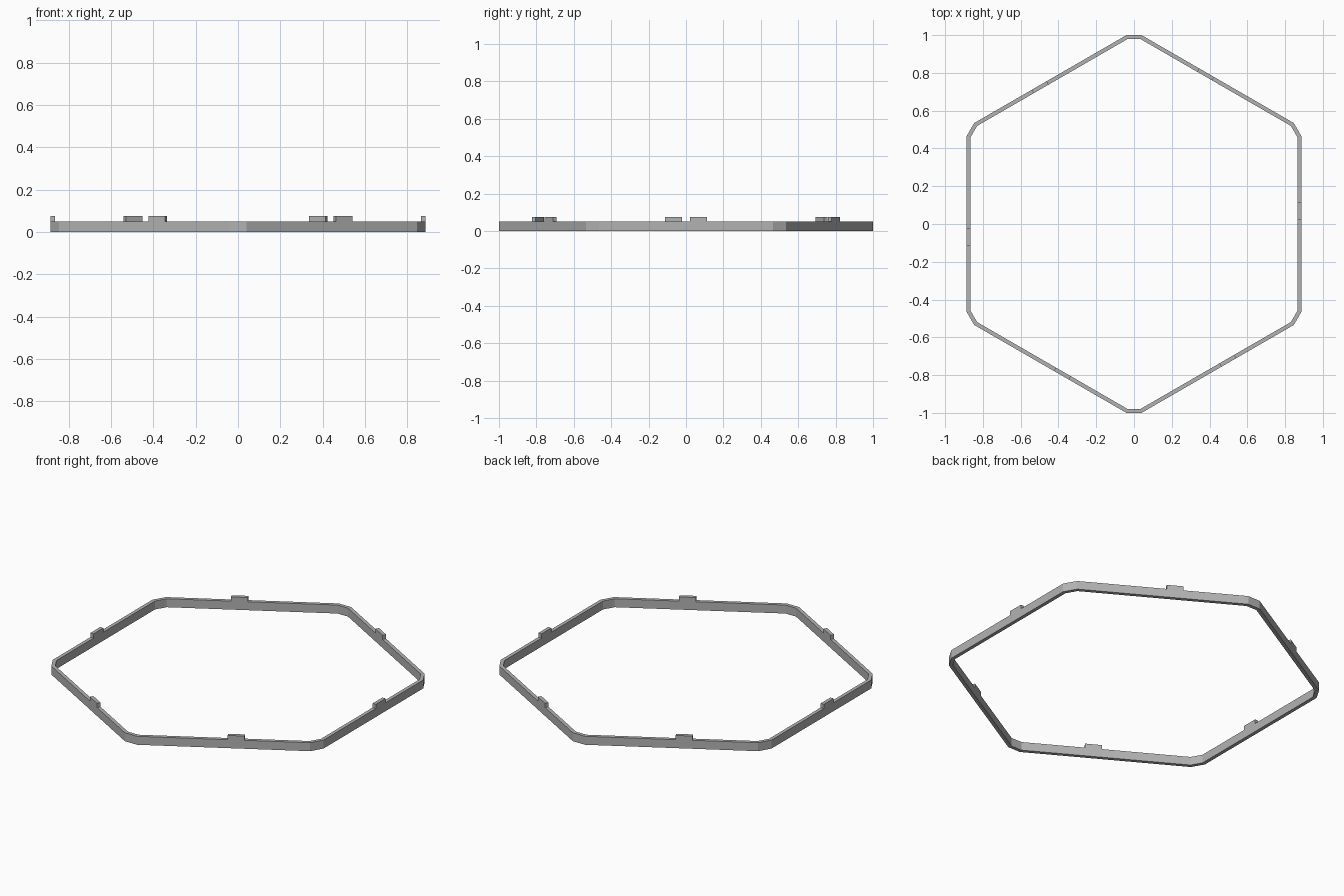
import bpy
import bmesh
from math import pi, tan, radians
from mathutils import Matrix, Vector

cube = bpy.data.objects.get("Cube")
if cube:
    bpy.data.objects.remove(cube, do_unlink=True)

APOTHEM = 0.886      # centre to the outer face of a wall
CORNER = 1.0         # centre to the outer face of a corner bevel
WALL = 0.021         # wall thickness
HEIGHT = 0.05        # frame height
TAB_TOP = 0.075      # top of the locating tabs
TAB_START, TAB_END = 0.022, 0.113

grey = bpy.data.materials.new("plain grey")
grey.use_nodes = True
grey.diffuse_color = (0.45, 0.45, 0.45, 1)
grey.node_tree.nodes["Principled BSDF"].inputs["Base Color"].default_value = (0.45, 0.45, 0.45, 1)


def finish(name, bm):
    bmesh.ops.recalc_face_normals(bm, faces=bm.faces)
    mesh = bpy.data.meshes.new(name)
    bm.to_mesh(mesh)
    bm.free()
    mesh.materials.append(grey)
    obj = bpy.data.objects.new(name, mesh)
    bpy.context.collection.objects.link(obj)
    return obj


def turn(step):
    return Matrix.Rotation(step * pi / 3, 4, "Z")


def outline(inset):
    """Bevelled hexagon, moved inward by inset."""
    a, c = APOTHEM - inset, CORNER - inset
    # distance along the wall where it meets the corner bevel
    half = (c - a * 0.8660254) / 0.5
    points = []
    for step in range(6):
        points += [turn(step) @ Vector((a, side * half, 0)) for side in (-1, 1)]
    return points


# Hexagonal frame: four matching loops bridged into a closed ring
bm = bmesh.new()
lift = Vector((0, 0, HEIGHT))
outer, inner = outline(0), outline(WALL)
loops = [[bm.verts.new(p) for p in pts] for pts in
         (outer, [p + lift for p in outer], [p + lift for p in inner], inner)]
count = len(outer)
for k, loop in enumerate(loops):
    following = loops[(k + 1) % 4]
    for i in range(count):
        j = (i + 1) % count
        bm.faces.new((loop[i], loop[j], following[j], following[i]))
finish("hexagonal_frame", bm)

# One offset locating tab on each wall, flush with both wall faces
for step in range(6):
    bm = bmesh.new()
    bmesh.ops.create_cube(bm, size=1)
    size = Matrix.Diagonal((WALL, TAB_END - TAB_START, TAB_TOP - HEIGHT, 1))
    place = Matrix.Translation((APOTHEM - WALL / 2, (TAB_START + TAB_END) / 2,
                                (HEIGHT + TAB_TOP) / 2))
    bm.transform(turn(step) @ place @ size)
    finish(f"locating_tab_{step + 1}", bm)
